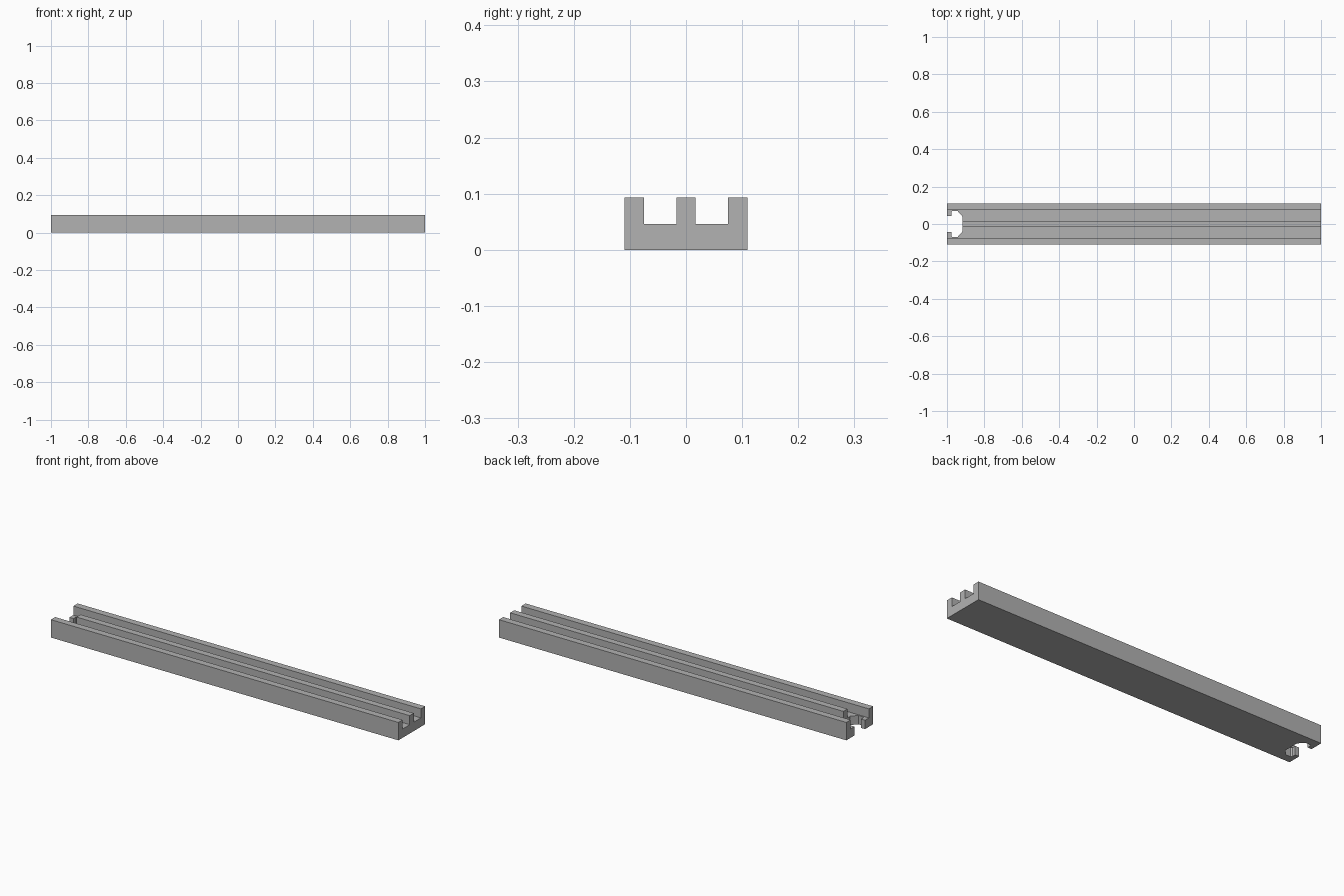
import bpy
import bmesh
from mathutils import Vector

cube = bpy.data.objects.get("Cube")
if cube:
    bpy.data.objects.remove(cube, do_unlink=True)

grey = bpy.data.materials.new("plain_grey")
grey.use_nodes = True
colour = (0.445, 0.445, 0.445, 1)
grey.diffuse_color = colour
grey.node_tree.nodes["Principled BSDF"].inputs["Base Color"].default_value = colour


def prism(name, outline, direction):
    """Extrude a closed outline of 3D points along a direction."""
    bm = bmesh.new()
    face = bm.faces.new([bm.verts.new(p) for p in outline])
    moved = bmesh.ops.extrude_face_region(bm, geom=[face])["geom"]
    verts = [v for v in moved if isinstance(v, bmesh.types.BMVert)]
    bmesh.ops.translate(bm, verts=verts, vec=Vector(direction))
    bmesh.ops.recalc_face_normals(bm, faces=bm.faces)
    mesh = bpy.data.meshes.new(name)
    bm.to_mesh(mesh)
    bm.free()
    mesh.materials.append(grey)
    obj = bpy.data.objects.new(name, mesh)
    bpy.context.collection.objects.link(obj)
    return obj


def mirrored(half):
    """Close a half outline by mirroring it across y = 0."""
    return half + [(a, -y, c) for a, y, c in reversed(half)]


# Grooved bar: cross-section with two wheel channels, swept along x
width, height, floor = 0.11, 0.093, 0.046
section = [(-1, 0.017, height), (-1, 0.017, floor), (-1, 0.075, floor),
           (-1, 0.075, height), (-1, width, height), (-1, width, 0)]
bar = prism("grooved_bar", mirrored(section), (2, 0, 0))

# Connector socket: narrow throat opening into a wider chamfered pocket
pocket = [(-1.1, 0.043, -0.1), (-0.977, 0.043, -0.1), (-0.977, 0.063, -0.1),
          (-0.971, 0.069, -0.1), (-0.943, 0.069, -0.1), (-0.917, 0.04, -0.1)]
cutter = prism("socket_cutter", mirrored(pocket), (0, 0, 0.4))
cutter.hide_render = True

cut = bar.modifiers.new("socket", "BOOLEAN")
cut.operation = "DIFFERENCE"
cut.solver = "EXACT"
cut.object = cutter
bpy.context.view_layer.objects.active = bar
bpy.ops.object.modifier_apply(modifier=cut.name)
bpy.data.objects.remove(cutter, do_unlink=True)
